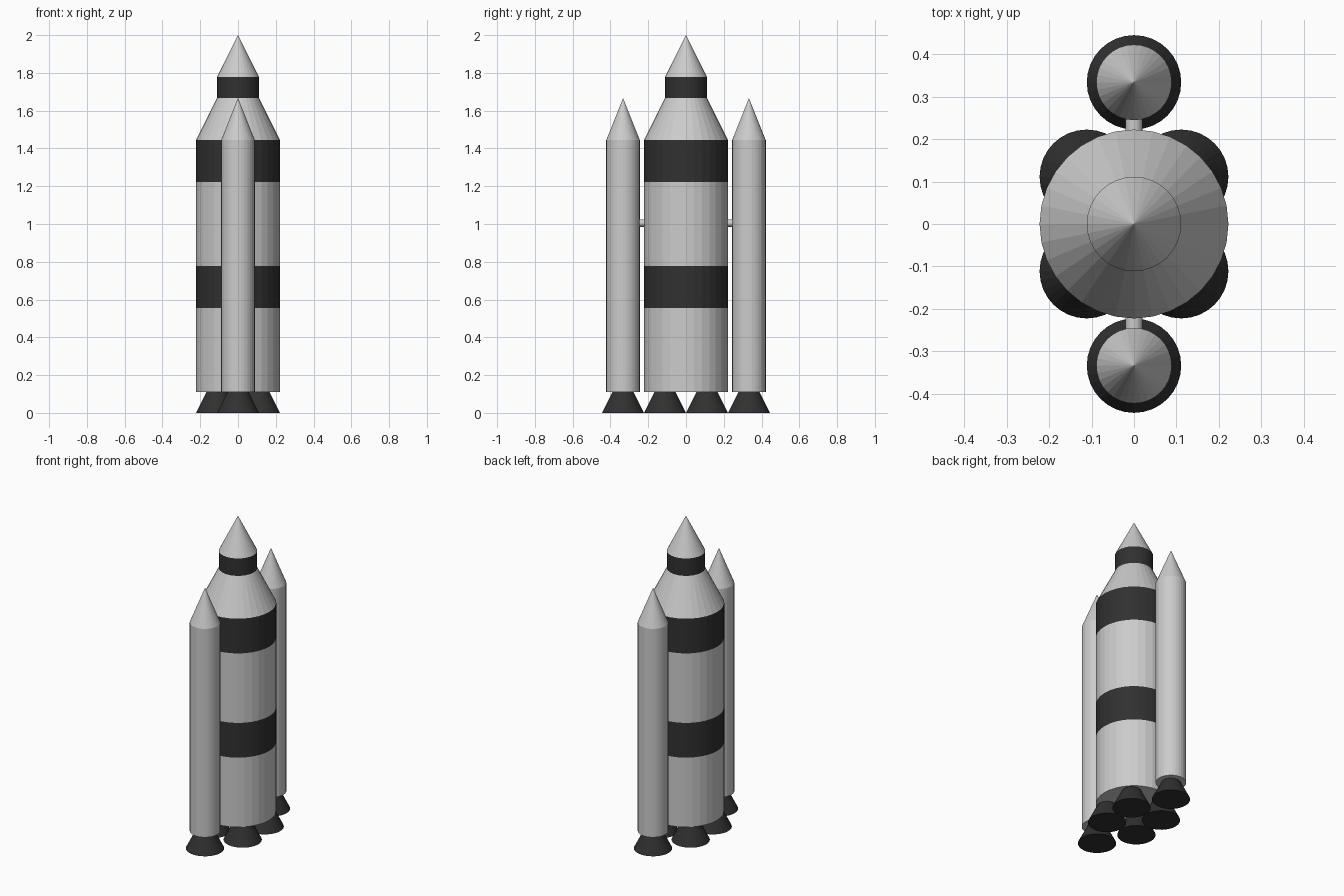
import bpy, bmesh, math
from mathutils import Matrix

if "Cube" in bpy.data.objects:
    bpy.data.objects.remove(bpy.data.objects["Cube"])

U = 1 / 9  # design module: the rocket is 18 modules tall
SIDES = 32


def material(name, colour):
    m = bpy.data.materials.new(name)
    m.diffuse_color = colour
    m.use_nodes = True
    m.node_tree.nodes["Principled BSDF"].inputs["Base Color"].default_value = m.diffuse_color
    return m


GREY = material("light_grey", (0.6, 0.6, 0.6, 1))
DARK = material("dark_paint", (0.03, 0.03, 0.03, 1))


def lathe(name, profile, dark=(), x=0, y=0, sides=SIDES):
    """Revolve (radius, z) points about z; segments listed in dark are painted dark."""
    bm = bmesh.new()
    rings = []
    for r, z in profile:
        if r == 0:
            rings.append([bm.verts.new((0, 0, z))] * sides)
        else:
            rings.append([bm.verts.new((r * math.cos(2 * math.pi * i / sides),
                                        r * math.sin(2 * math.pi * i / sides), z))
                          for i in range(sides)])
    for s, (a, b) in enumerate(zip(rings, rings[1:])):
        for i in range(sides):
            j = (i + 1) % sides
            corners = list(dict.fromkeys((a[i], a[j], b[j], b[i])))
            bm.faces.new(corners).material_index = int(s in dark)
    bmesh.ops.recalc_face_normals(bm, faces=bm.faces)
    mesh = bpy.data.meshes.new(name)
    bm.to_mesh(mesh)
    bm.free()
    mesh.materials.append(GREY)
    mesh.materials.append(DARK)
    ob = bpy.data.objects.new(name, mesh)
    ob.location = (x, y, 0)
    bpy.context.collection.objects.link(ob)
    return ob


def nozzle(name, x, y):
    lathe(name, [(0, 0), (U, 0), (U / 2, U), (0, U)], dark=(0, 1, 2), x=x, y=y)


# Core stage: striped tank, tapered shoulder, dark collar and nose cone
lathe("core_body",
      [(0, U), (2 * U, U), (2 * U, 5 * U), (2 * U, 7 * U), (2 * U, 11 * U),
       (2 * U, 13 * U), (U, 15 * U), (U, 16 * U), (0, 18 * U)],
      dark=(2, 4, 6))

# Four core engines
for ix, sx in (("left", -1), ("right", 1)):
    for iy, sy in (("front", -1), ("back", 1)):
        nozzle(f"core_nozzle_{iy}_{ix}", sx * U, sy * U)

# Side boosters, each with its engine and connecting strut
for side, s in (("front", -1), ("back", 1)):
    lathe(f"booster_{side}",
          [(0, U), (0.8 * U, U), (0.8 * U, 13 * U), (0, 15 * U)], y=s * 3 * U)
    nozzle(f"booster_nozzle_{side}", 0, s * 3 * U)
    strut = lathe(f"booster_strut_{side}",
                  [(0, -0.03), (0.02, -0.03), (0.02, 0.03), (0, 0.03)])
    strut.matrix_world = (Matrix.Translation((0, s * 0.233, 1.005))
                          @ Matrix.Rotation(math.pi / 2, 4, "X"))
